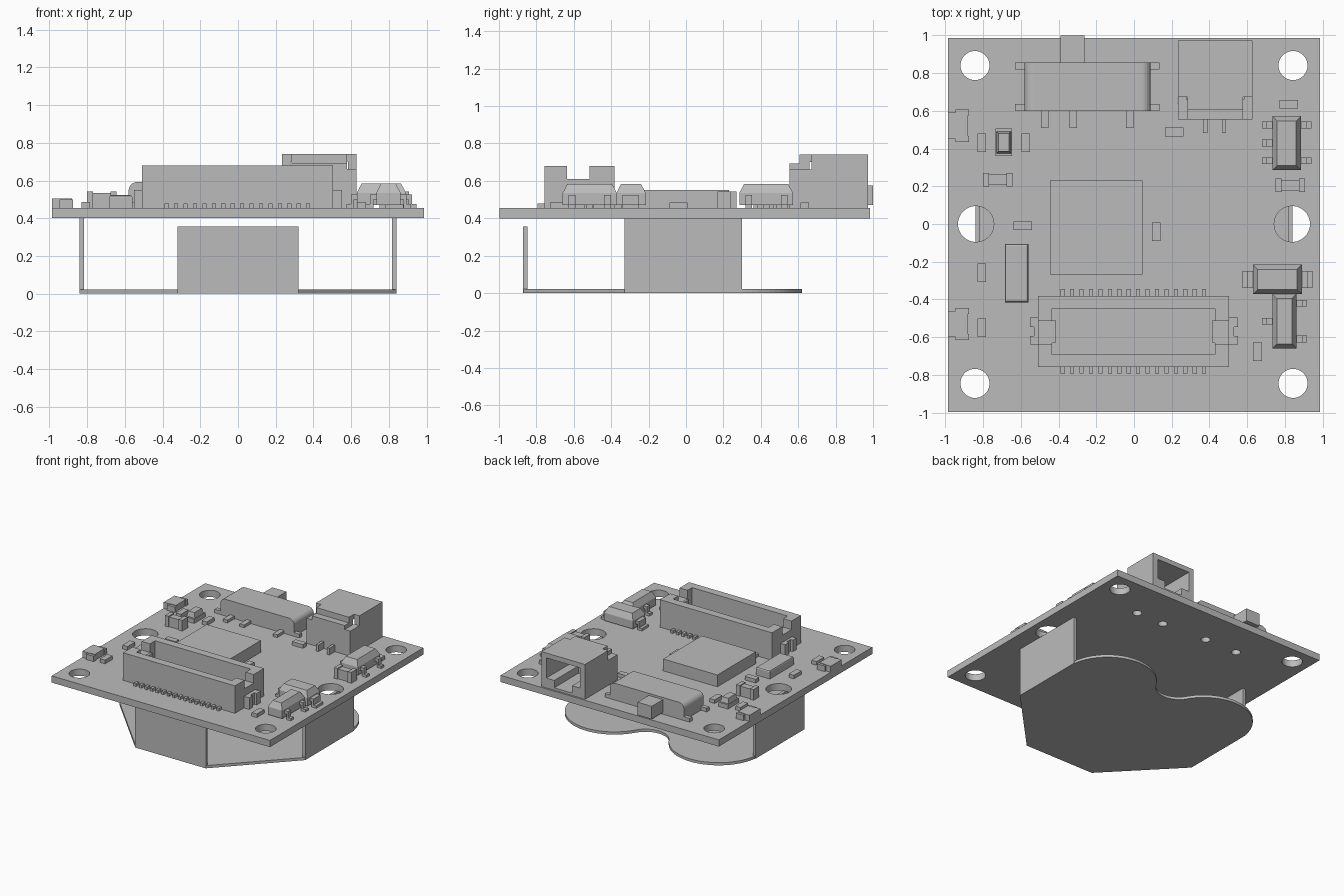
import bpy, bmesh
from math import radians, cos, sin
from mathutils import Matrix, Vector

cube = bpy.data.objects.get("Cube")
if cube:
    bpy.data.objects.remove(cube)

grey = bpy.data.materials.new("plain grey")
grey.use_nodes = True
GREY = (0.5, 0.5, 0.5, 1)
grey.diffuse_color = GREY
grey.node_tree.nodes["Principled BSDF"].inputs["Base Color"].default_value = GREY

TOP = 0.455  # upper face of the board


def finish(name, bm):
    bmesh.ops.recalc_face_normals(bm, faces=bm.faces)
    mesh = bpy.data.meshes.new(name)
    bm.to_mesh(mesh)
    bm.free()
    mesh.materials.append(grey)
    obj = bpy.data.objects.new(name, mesh)
    bpy.context.collection.objects.link(obj)
    return obj


def add_box(bm, x0, x1, y0, y1, z0, z1, taper=0.0):
    """Axis-aligned block, its top drawn in by taper."""
    verts = bmesh.ops.create_cube(bm, size=1)["verts"]
    for v in verts:
        t = taper if v.co.z > 0 else 0
        v.co = Vector((x1 - t if v.co.x > 0 else x0 + t,
                       y1 - t if v.co.y > 0 else y0 + t,
                       z1 if v.co.z > 0 else z0))


def boxes(name, *items):
    bm = bmesh.new()
    for item in items:
        add_box(bm, *item)
    return finish(name, bm)


def prism(name, points, z0, z1):
    bm = bmesh.new()
    face = bm.faces.new([bm.verts.new((x, y, z0)) for x, y in points])
    up = bmesh.ops.extrude_face_region(bm, geom=[face])["geom"]
    bmesh.ops.translate(bm, vec=(0, 0, z1 - z0),
                        verts=[g for g in up if isinstance(g, bmesh.types.BMVert)])
    return finish(name, bm)


def cut(obj, cutter):
    mod = obj.modifiers.new("cut", "BOOLEAN")
    mod.operation, mod.solver, mod.object = "DIFFERENCE", "EXACT", cutter
    bpy.context.view_layer.objects.active = obj
    bpy.ops.object.modifier_apply(modifier=mod.name)
    bpy.data.objects.remove(cutter)


def bevel(obj, width, segments, keep):
    """Bevel the edges picked by a rule on their two ends."""
    bm = bmesh.new()
    bm.from_mesh(obj.data)
    edges = [e for e in bm.edges if keep(*[v.co for v in e.verts])]
    bmesh.ops.bevel(bm, geom=edges, offset=width, segments=segments,
                    profile=0.5, affect="EDGES")
    bm.to_mesh(obj.data)
    bm.free()


def arc(cx, cy, r, a0, a1, n):
    steps = [radians(a0 + (a1 - a0) * i / n) for i in range(n + 1)]
    return [(cx + r * cos(a), cy + r * sin(a)) for a in steps]


# Circuit board with mounting holes
board = boxes("circuit_board", (-0.987, 0.987, -0.997, 0.985, 0.4, TOP))
holes = bmesh.new()
spots = [(x, y, 0.077) for x in (-0.843, 0.843) for y in (-0.845, 0.84)]
spots += [(x, 0, 0.095) for x in (-0.838, 0.838)]
spots += [(0.515, 0.65, 0.035), (0.265, 0.65, 0.035),
          (-0.135, 0.675, 0.035), (-0.43, 0.675, 0.035)]
for x, y, r in spots:
    bmesh.ops.create_cone(holes, cap_ends=True, segments=40, radius1=r, radius2=r,
                          depth=0.3, matrix=Matrix.Translation((x, y, 0.43)))
cut(board, finish("hole_cutter", holes))

# Battery clip: lobed base with a front tab and two side tabs
half = [(0.32, -0.87), (0.84, -0.33)] + arc(0.47, 0.25, 0.37, 0, 149.8, 28)
valley = arc(0, 0.524, 0.174, -30.2, -149.8, 14)[1:-1]
prism("clip_base", half + valley + [(-x, y) for x, y in reversed(half)], 0, 0.022)
boxes("clip_front_tab", (-0.32, 0.32, -0.872, -0.848, 0, 0.355))
for side, x in (("left", 0.828), ("right", -0.828)):
    boxes("clip_%s_tab" % side, (x - 0.012, x + 0.012, -0.33, 0.3, 0, 0.4))

# Long socket: open trough with notched ends
socket = boxes("socket_body", (-0.51, 0.503, -0.757, -0.383, TOP, 0.68))
cut(socket, boxes("trough_cutter", (-0.435, 0.43, -0.692, -0.448, 0.5, 0.8)))
cut(socket, boxes("notch_cutter", (-0.6, 0.6, -0.635, -0.515, 0.61, 0.8)))
boxes("socket_end_clips", *[
    b for s in (-1, 1) for b in (
        (min(s * 0.5, s * 0.55), max(s * 0.5, s * 0.55), -0.64, -0.595, TOP, 0.55),
        (min(s * 0.5, s * 0.55), max(s * 0.5, s * 0.55), -0.545, -0.495, TOP, 0.55),
        (min(s * 0.5, s * 0.53), max(s * 0.5, s * 0.53), -0.595, -0.545, TOP, 0.55),
        (min(s * 0.415, s * 0.5), max(s * 0.415, s * 0.5), -0.63, -0.51, 0.5, 0.608))])
boxes("socket_pins", *[
    (x - 0.011, x + 0.011, y, y + 0.045, TOP, 0.478)
    for x in [-0.378 + 0.05 * i for i in range(16)] for y in (-0.793, -0.39)])

# Main chip
boxes("main_chip", (-0.445, 0.045, -0.268, 0.23, TOP, 0.552))

# Slide switch
switch = boxes("switch_body", (-0.58, 0.087, 0.6, 0.855, TOP, 0.592))
bevel(switch, 0.045, 5, lambda a, b: min(a.z, b.z) > 0.5 and abs(a.x - b.x) < 0.01)
boxes("switch_knob", (-0.39, -0.262, 0.84, 1.0, 0.47, 0.575))
boxes("switch_pins", *[(x - 0.02, x + 0.02, 0.51, 0.61, TOP, 0.478)
                       for x in (-0.472, -0.322, -0.022)])
boxes("switch_tabs", *[(x, x + 0.06, y, y + 0.035, TOP, 0.485)
                       for x in (-0.632, 0.075) for y in (0.6, 0.82)])

# Cable jack: stepped block open at the back
jack = boxes("jack_body", (0.233, 0.628, 0.553, 0.972, TOP, 0.74))
cut(jack, boxes("step_cutter", (0.2, 0.7, 0.5, 0.608, 0.693, 0.8)))
for x0, x1 in ((0.2, 0.283), (0.578, 0.7)):
    cut(jack, boxes("side_cutter", (x0, x1, 0.5, 0.672, 0.66, 0.8)))
cut(jack, boxes("mouth_cutter", (0.278, 0.583, 0.66, 1.1, 0.535, 0.7)))
cut(jack, boxes("key_cutter", (0.35, 0.511, 0.66, 1.1, 0.475, 0.56)))
boxes("jack_pins", *[(x - 0.011, x + 0.011, 0.483, 0.56, TOP, 0.51)
                     for x in (0.378, 0.478)])


def package(name, x0, x1, y0, y1, top, legs):
    """Moulded body with a sloped upper half, and bent legs."""
    mid = 0.535
    parts = [(x0, x1, y0, y1, 0.47, mid), (x0, x1, y0, y1, mid, top, 0.025)]
    boxes(name + "_body", *parts)
    feet = []
    for side, y, w in legs:
        edge = x1 if side > 0 else x0
        for a, b, z0, z1 in ((-0.01, 0.032, 0.5, 0.525), (0.015, 0.032, TOP, 0.525),
                             (0.015, 0.055, TOP, 0.475)):
            xs = sorted((edge + side * a, edge + side * b))
            feet.append((xs[0], xs[1], y - w, y + w, z0, z1))
    boxes(name + "_legs", *feet)


package("regulator", 0.733, 0.885, 0.285, 0.572, 0.583,
        [(-1, y, 0.018) for y in (0.525, 0.43, 0.335)] + [(1, y, 0.018) for y in (0.525, 0.335)])
package("transistor", 0.733, 0.862, -0.66, -0.37, 0.583,
        [(-1, -0.515, 0.018), (1, -0.42, 0.018), (1, -0.61, 0.018)])
package("diode", 0.63, 0.89, -0.372, -0.215, 0.583, [(-1, -0.295, 0.045), (1, -0.295, 0.045)])

# Crystal and small indicator
crystal = boxes("crystal", (-0.685, -0.56, -0.415, -0.105, TOP, 0.522))
bevel(crystal, 0.012, 2, lambda a, b: min(a.z, b.z) > 0.5)
boxes("indicator", (-0.733, -0.648, 0.36, 0.505, TOP, 0.49),
      (-0.728, -0.653, 0.375, 0.49, 0.49, 0.53, 0.01))

# Waisted capacitors
for name, x, y in (("capacitor_right", -0.722, 0.235), ("capacitor_left", 0.828, 0.205)):
    boxes(name, (x - 0.05, x + 0.05, y - 0.027, y + 0.027, TOP, 0.535),
          *[(x + s - 0.016, x + s + 0.016, y - 0.036, y + 0.036, TOP, 0.543)
            for s in (-0.062, 0.062)])

# Edge lights: stepped lens and base
for name, y in (("edge_light_back", 0.52), ("edge_light_front", -0.53)):
    boxes(name, (-0.987, -0.93, y - 0.07, y + 0.07, TOP, 0.505),
          (-0.93, -0.88, y - 0.065, y + 0.065, TOP, 0.505),
          *[(-0.945, -0.875, y + s - 0.016, y + s + 0.016, TOP, 0.5) for s in (-0.07, 0.07)])

# Chip resistors, upright and sideways
upright = [(-0.807, 0.432), (-0.573, 0.432), (-0.807, -0.258), (-0.807, -0.55),
           (0.655, -0.677), (0.118, -0.04)]
sideways = [(-0.59, -0.01), (0.213, 0.488), (0.82, 0.634)]
for i, (x, y) in enumerate(upright + sideways):
    w, d = (0.023, 0.049) if i < len(upright) else (0.049, 0.023)
    boxes("resistor_%d" % (i + 1), (x - w, x + w, y - d, y + d, TOP, 0.485))
